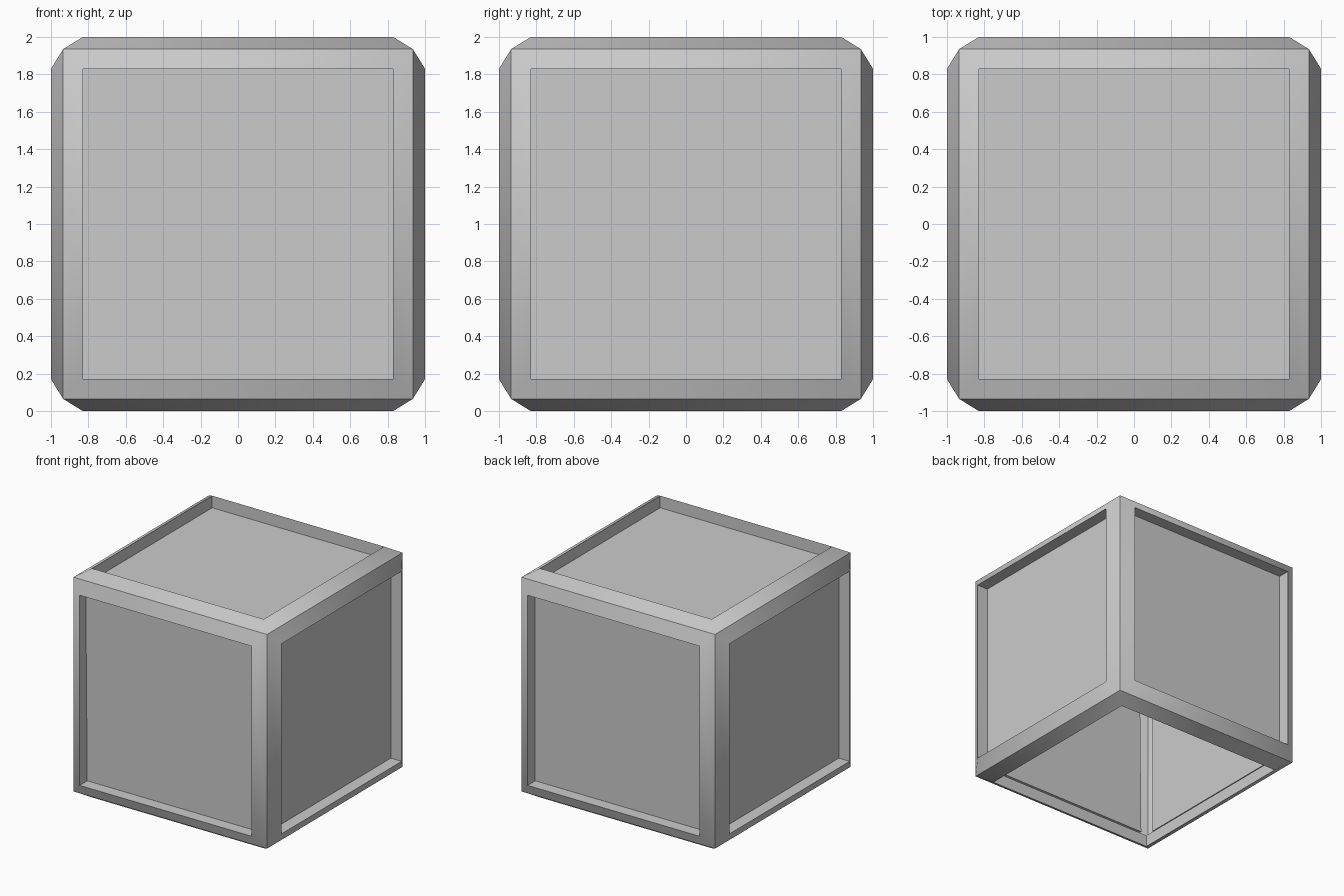
import bpy, bmesh
from mathutils import Vector

if "Cube" in bpy.data.objects:
    bpy.data.objects.remove(bpy.data.objects["Cube"])

EDGE = 0.935      # half size measured at the outer cube edges
RIM = 0.83        # half size of the raised frame opening
DEPTH = 0.105     # recess of the panels below the raised frame

bm = bmesh.new()
bmesh.ops.create_cube(bm, size=2 * EDGE)
bm.normal_update()

# Raised bevelled frame around every side
sides = list(bm.faces)
bmesh.ops.inset_individual(bm, faces=sides, thickness=EDGE - RIM,
                           depth=1 - EDGE, use_even_offset=True)
bm.normal_update()

# Recessed panels with straight walls
panels = bmesh.ops.extrude_discrete_faces(bm, faces=sides)["faces"]
for f in panels:
    bmesh.ops.translate(bm, verts=f.verts, vec=-f.normal * DEPTH)
bm.normal_update()

# Open underside: drop the bottom panel, keep its walls
bmesh.ops.delete(bm, geom=[f for f in panels if f.normal.z < -0.9],
                 context='FACES_ONLY')

# Smooth over the mitred frame corners, sharp on all straight edges
for f in bm.faces:
    f.smooth = True
for e in bm.edges:
    d = (e.verts[0].co - e.verts[1].co).normalized()
    e.smooth = max(abs(c) for c in d) < 0.99

# Front panel leans very slightly at its upper left corner
corner = Vector((-RIM, -1 + DEPTH, RIM))
for v in bm.verts:
    if (v.co - corner).length < 0.01:
        v.co.y -= 0.02

bmesh.ops.translate(bm, verts=bm.verts, vec=(0, 0, 1))
mesh = bpy.data.meshes.new("panelled_box")
bm.to_mesh(mesh)
bm.free()
obj = bpy.data.objects.new("panelled_box", mesh)
bpy.context.collection.objects.link(obj)
